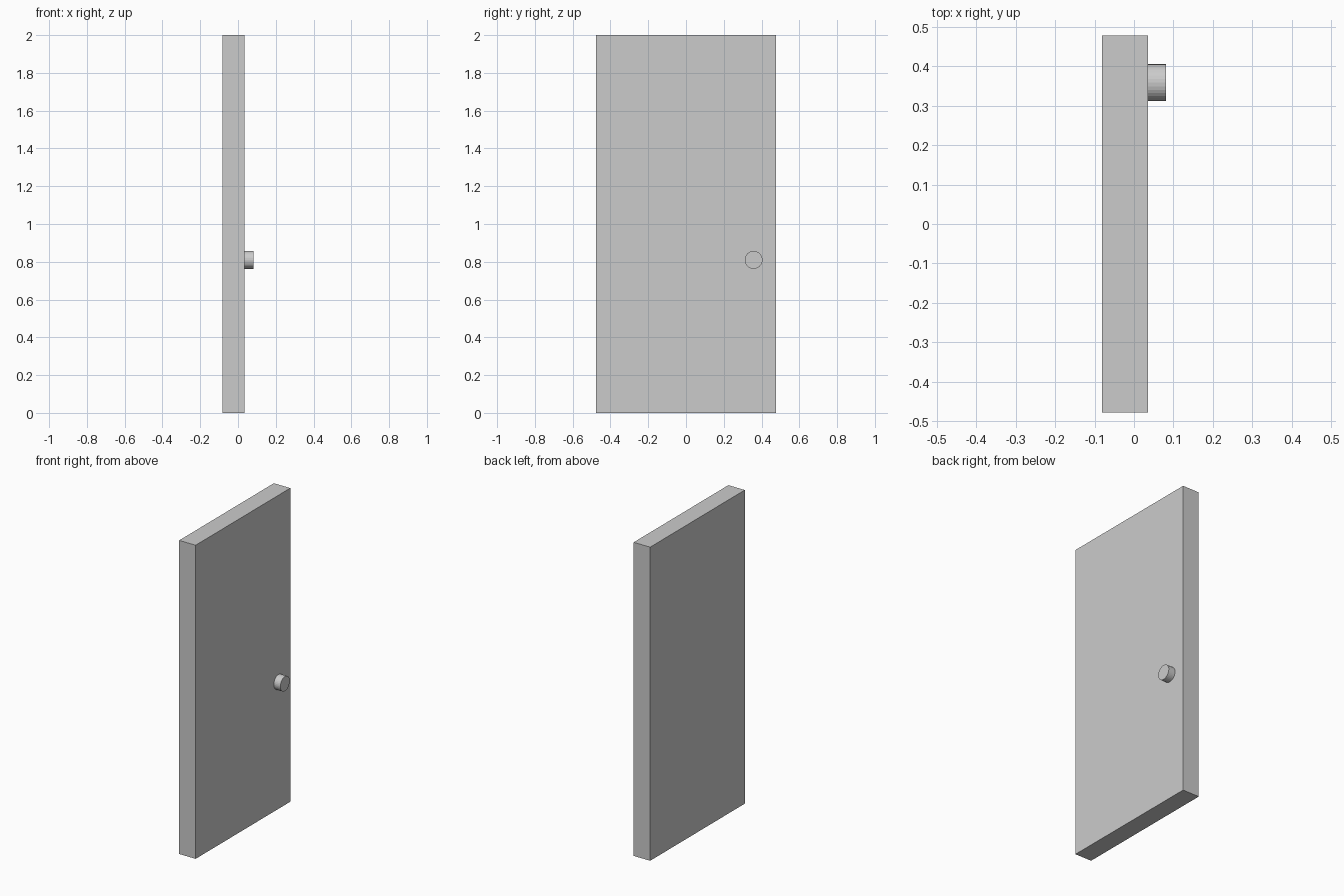
import bpy, bmesh, math
from mathutils import Matrix

if "Cube" in bpy.data.objects:
    bpy.data.objects.remove(bpy.data.objects["Cube"])

X_BACK, X_MID, X_FRONT = -0.081, -0.025, 0.035
Y_SCALE = 0.477 / 0.48


def new_object(name, bm):
    bmesh.ops.recalc_face_normals(bm, faces=bm.faces)
    me = bpy.data.meshes.new(name)
    bm.to_mesh(me)
    bm.free()
    ob = bpy.data.objects.new(name, me)
    bpy.context.collection.objects.link(ob)
    return ob


def rect(y0, z0, y1, z1):
    return [(y0, z0), (y1, z0), (y1, z1), (y0, z1)]


def slab(name, outlines, x0, x1):
    # Extrude each (y, z) outline through the thickness of the layer
    bm = bmesh.new()
    for pts in outlines:
        face = bm.faces.new([bm.verts.new((x0, y * Y_SCALE, z)) for y, z in pts])
        res = bmesh.ops.extrude_face_region(bm, geom=[face], use_keep_orig=True)
        verts = [v for v in res["geom"] if isinstance(v, bmesh.types.BMVert)]
        bmesh.ops.translate(bm, verts=verts, vec=(x1 - x0, 0, 0))
    return new_object(name, bm)


# Front layer of the cracked door, one group of butted pieces per quarter
slab("front_lower_left", [
    [(-.48, 0), (-.24, 0), (-.24, .17), (-.48, .5)],
    [(-.24, 0), (0, 0), (0, .37), (-.09, .41), (-.32, .28), (-.24, .17)],
    [(-.32, .28), (-.09, .41), (-.17, .67), (-.48, .5)],
    [(-.48, .5), (-.17, .67), (-.09, .41), (0, .37), (0, 1), (-.48, 1)],
], X_MID, X_FRONT)
slab("front_lower_right", [
    rect(0, 0, .24, .17),
    [(.24, 0), (.48, 0), (.48, .5), (.24, .17)],
    [(0, .17), (.24, .17), (.48, .5), (.16, .67), (0, .67)],
    rect(0, .67, .16, 1),
    [(.16, .67), (.48, .5), (.48, 1), (.16, 1)],
], X_MID, X_FRONT)
slab("front_upper_right", [
    rect(0, 1, .24, 1.33),
    [(.24, 1), (.48, 1), (.48, 1.5), (.24, 1.33)],
    [(0, 1.33), (.24, 1.33), (.48, 1.5), (.48, 2), (0, 2)],
], X_MID, X_FRONT)
slab("front_upper_left", [
    rect(-.48, 1, -.24, 1.49),
    [(-.24, 1), (0, 1), (0, 1.75), (-.1, 1.71), (-.24, 1.7)],
    [(-.48, 1.49), (-.24, 1.49), (-.3, 1.62), (-.48, 1.635)],
    [(-.48, 1.635), (-.3, 1.62), (-.24, 1.49), (-.24, 1.85), (-.48, 1.69)],
    [(-.48, 1.69), (-.24, 1.85), (-.24, 2), (-.48, 2)],
    [(-.24, 1.7), (-.1, 1.71), (0, 1.75), (0, 2), (-.24, 2)],
], X_MID, X_FRONT)

# Back layer: plain panels split at the middle
slab("back_panels", [
    rect(-.48, 0, .24, 1), rect(.24, 0, .48, 1),
    rect(-.48, 1, .48, 2),
], X_BACK, X_MID)

# Round knob on the +x face
bm = bmesh.new()
depth = 0.081 - X_FRONT
bmesh.ops.create_cone(bm, cap_ends=True, segments=32, radius1=0.047, radius2=0.047, depth=depth,
                      matrix=Matrix.Translation((X_FRONT + depth / 2, 0.358, 0.81))
                      @ Matrix.Rotation(math.pi / 2, 4, 'Y'))
new_object("knob", bm)
